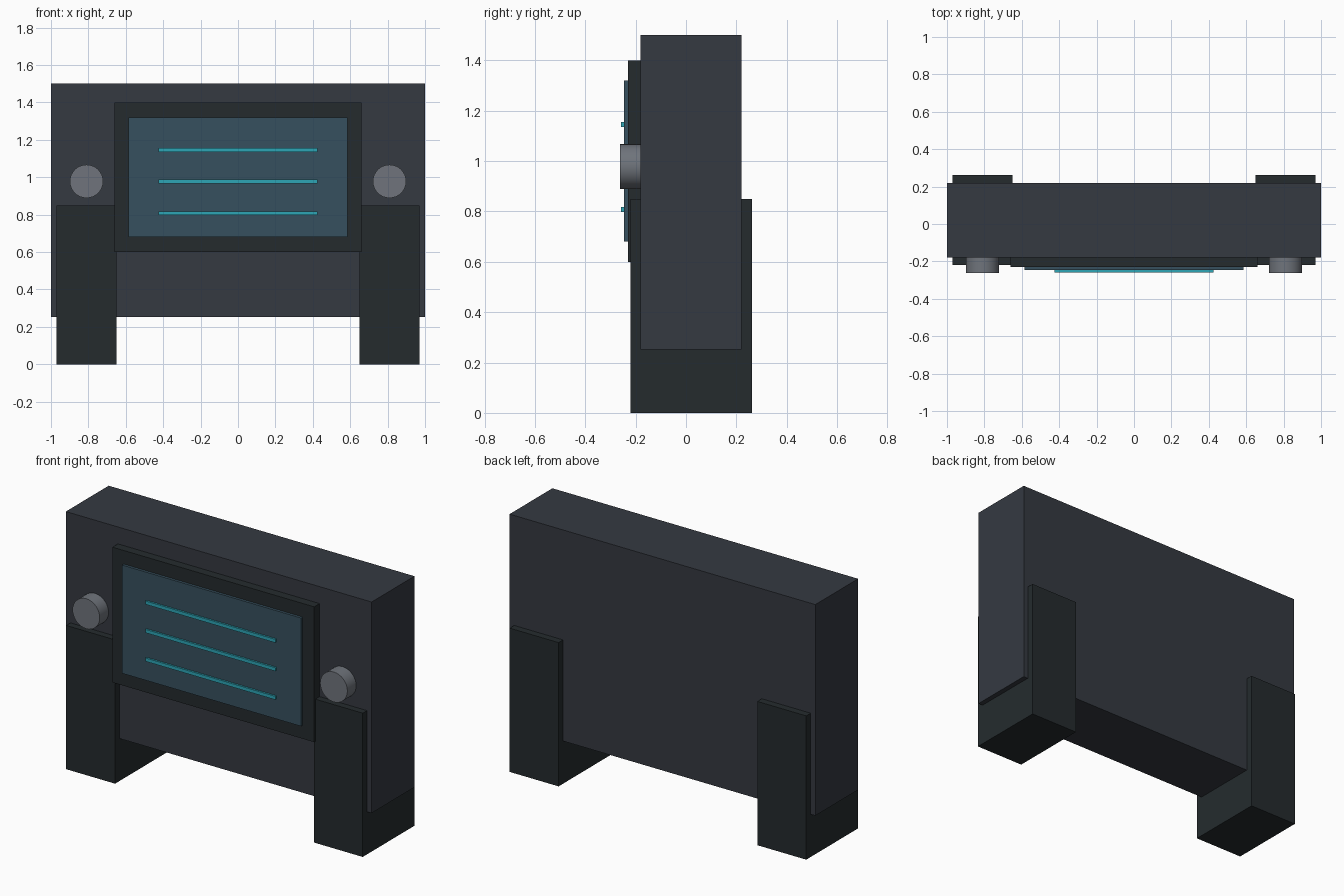
import bpy
from math import pi

if "Cube" in bpy.data.objects:
    bpy.data.objects.remove(bpy.data.objects["Cube"])


def material(name, rgb):
    m = bpy.data.materials.new(name)
    m.diffuse_color = (*rgb, 1)
    m.use_nodes = True
    m.node_tree.nodes["Principled BSDF"].inputs["Base Color"].default_value = m.diffuse_color
    return m


CASE = material("case", (0.035, 0.041, 0.053))
DARK = material("dark", (0.018, 0.024, 0.027))
GLASS = material("glass", (0.037, 0.080, 0.112))
GLOW = material("glow", (0.027, 0.38, 0.47))
METAL = material("metal", (0.16, 0.175, 0.20))


def box(name, lo, hi, mat):
    bpy.ops.mesh.primitive_cube_add(size=1, location=[(a + b) / 2 for a, b in zip(lo, hi)])
    ob = bpy.context.object
    ob.name = name
    ob.scale = [b - a for a, b in zip(lo, hi)]
    bpy.ops.object.transform_apply(location=False, rotation=False, scale=True)
    ob.data.materials.append(mat)
    return ob


# Main cabinet
box("cabinet", (-1, -0.18, 0.252), (1, 0.22, 1.5), CASE)

# Screen frame and glass panel
box("screen_frame", (-0.66, -0.231, 0.6), (0.66, -0.17, 1.4), DARK)
box("screen", (-0.585, -0.247, 0.68), (0.585, -0.231, 1.32), GLASS)

# Glowing lines across the screen
for i, z in enumerate((0.808, 0.977, 1.145)):
    box(f"screen_line_{i + 1}", (-0.425, -0.258, z - 0.01), (0.425, -0.245, z + 0.01), GLOW)

for side, s in (("left", -1), ("right", 1)):
    # Legs wrapping the cabinet front and back
    x = 0.81 * s
    box(f"{side}_leg", (x - 0.16, -0.22, 0), (x + 0.16, 0.262, 0.85), DARK)

    # Round control knobs
    bpy.ops.mesh.primitive_cylinder_add(vertices=32, radius=0.089, depth=0.09,
                                        location=(x, -0.217, 0.978), rotation=(pi / 2, 0, 0))
    knob = bpy.context.object
    knob.name = f"{side}_knob"
    knob.data.materials.append(METAL)
    bpy.ops.object.shade_smooth_by_angle()
